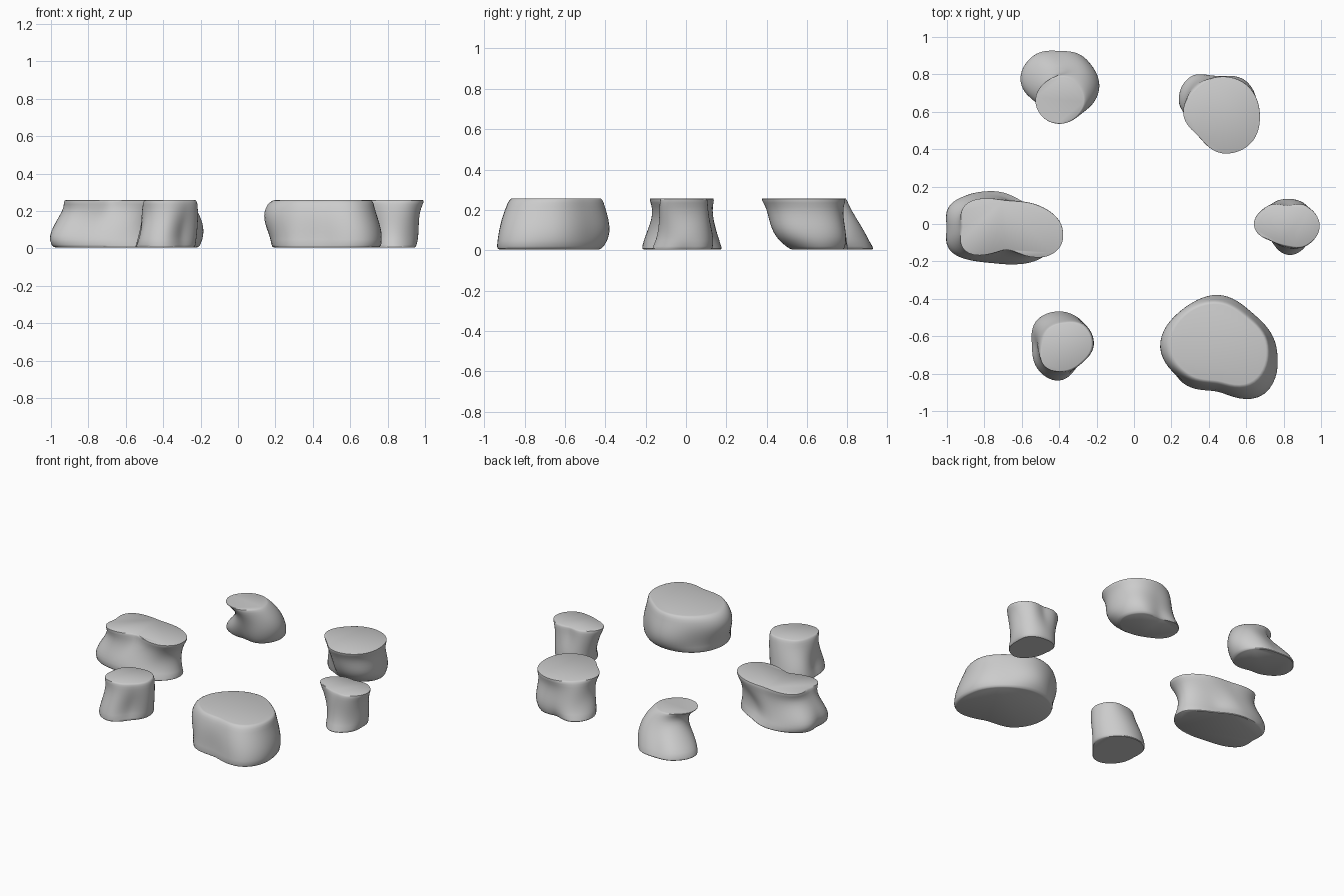
import bpy, bmesh
from math import sin, cos, pi

if "Cube" in bpy.data.objects:
    bpy.data.objects.remove(bpy.data.objects["Cube"])

Z0, Z1 = 0.005, 0.258
N = 64
# height fraction and inset of every ring: rounded rims, flat ends
RINGS = [(0, .96), (.015, .985), (.06, 1)] + [(i / 12, 1) for i in range(2, 11)] \
    + [(.91, 1), (.96, .99), (.99, .97), (1, .94)]


def ring_radius(radii, a):
    """Closed smooth curve through eight compass radii (E, NE, N ...)."""
    u = a / (pi / 4)
    i = int(u)
    t = u - i
    p0, p1, p2, p3 = (radii[(i + k) % 8] for k in (-1, 0, 1, 2))
    return p1 + .5 * t * (p2 - p0 + t * (2 * p0 - 5 * p1 + 4 * p2 - p3
                                         + t * (3 * (p1 - p2) + p3 - p0)))


def outline(level, stretch):
    cx, cy, radii = level
    pts = []
    for k in range(N):
        a = 2 * pi * k / N
        r = ring_radius(radii, a) / 100
        pts.append((cx + stretch * r * cos(a), cy + r * sin(a)))
    return pts, (cx, cy)


def weights(t, n):
    """Smooth blend weights for n evenly spaced levels."""
    out = []
    for j in range(n):
        w = 1
        for m in range(n):
            if m != j:
                w *= (t * (n - 1) - m) / (j - m)
        out.append(w)
    return out


def rock(name, *levels, stretch=1.0):
    """Loft through irregular outlines, bottom to top."""
    levels = [outline(l, stretch) for l in levels]
    n = len(levels)
    bm = bmesh.new()
    rows = []
    for t, inset in RINGS:
        w = weights(t, n)
        c = [sum(w[j] * levels[j][1][d] for j in range(n)) for d in (0, 1)]
        row = []
        for k in range(N):
            p = [sum(w[j] * levels[j][0][k][d] for j in range(n)) for d in (0, 1)]
            x, y = (c[d] + (p[d] - c[d]) * inset for d in (0, 1))
            row.append(bm.verts.new((x, y, Z0 + (Z1 - Z0) * t)))
        rows.append(row)
    for a, b in zip(rows, rows[1:]):
        for k in range(N):
            m = (k + 1) % N
            bm.faces.new((a[k], a[m], b[m], b[k]))
    bm.faces.new(rows[0][::-1])
    bm.faces.new(rows[-1])
    me = bpy.data.meshes.new(name)
    bm.to_mesh(me)
    bm.free()
    ob = bpy.data.objects.new(name, me)
    bpy.context.collection.objects.link(ob)
    bpy.ops.object.select_all(action='DESELECT')
    ob.select_set(True)
    bpy.context.view_layer.objects.active = ob
    bpy.ops.object.shade_smooth_by_angle(angle=.7)


# Each outline: centre x, y, then radii in hundredths from E counter-clockwise
rock("left_rock",
     (-.75, -.02, (23, 18, 20, 19, 15.5, 19, 19, 24)),
     (-.75, -.02, (22, 15, 17, 19, 16.5, 19, 17, 21)),
     (-.70, -.02, (19, 15, 15, 18, 17, 18, 13.5, 19)),
     (-.68, -.02, (20.5, 17, 15, 20, 16.5, 20, 12, 22)), stretch=1.5)
rock("back_left_rock",
     (-.40, .76, (19, 19, 17, 20, 21, 15, 12, 17)),
     (-.39, .74, (20.5, 18, 14, 16, 16, 15, 14, 18)),
     (-.365, .70, (16, 16, 13, 12, 12, 12, 13, 14)),
     (-.395, .665, (13.5, 13, 13, 13, 14, 14, 13.5, 13)))
rock("back_right_rock",
     (.44, .65, (19, 17, 13, 20, 20, 14, 13, 16)),
     (.46, .62, (20, 20, 17, 20, 20, 14, 18, 21)),
     (.46, .60, (20, 20, 18, 20, 18, 15, 19, 21)),
     (.47, .59, (21, 21, 20.5, 20, 21.5, 18, 22, 23)))
rock("right_rock",
     (.83, -.01, (12, 14, 14, 15, 12, 13, 16, 14)),
     (.825, 0, (14, 14, 13, 14, 13, 12, 14, 14)),
     (.82, 0, (15, 14, 11, 14, 15, 12, 13, 15)),
     (.82, -.01, (18, 15, 11, 15, 18.5, 12, 11, 15)))
rock("front_right_rock",
     (.45, -.66, (30, 25, 24, 26, 27, 27, 24, 35)),
     (.45, -.66, (31, 26, 28, 27, 29, 26, 23, 34)),
     (.45, -.66, (29, 25, 27, 28, 31, 25, 22, 31)),
     (.45, -.65, (27, 22, 23.5, 25, 27, 23, 20, 28)))
rock("front_left_rock",
     (-.40, -.65, (17, 18, 18.5, 18, 15, 17, 19, 15)),
     (-.39, -.65, (17, 17, 17, 17, 13, 16, 17, 13)),
     (-.375, -.65, (16, 16, 15, 15, 14, 15, 15, 13)),
     (-.37, -.65, (15, 15, 12.5, 13, 13, 16, 14, 13)))
